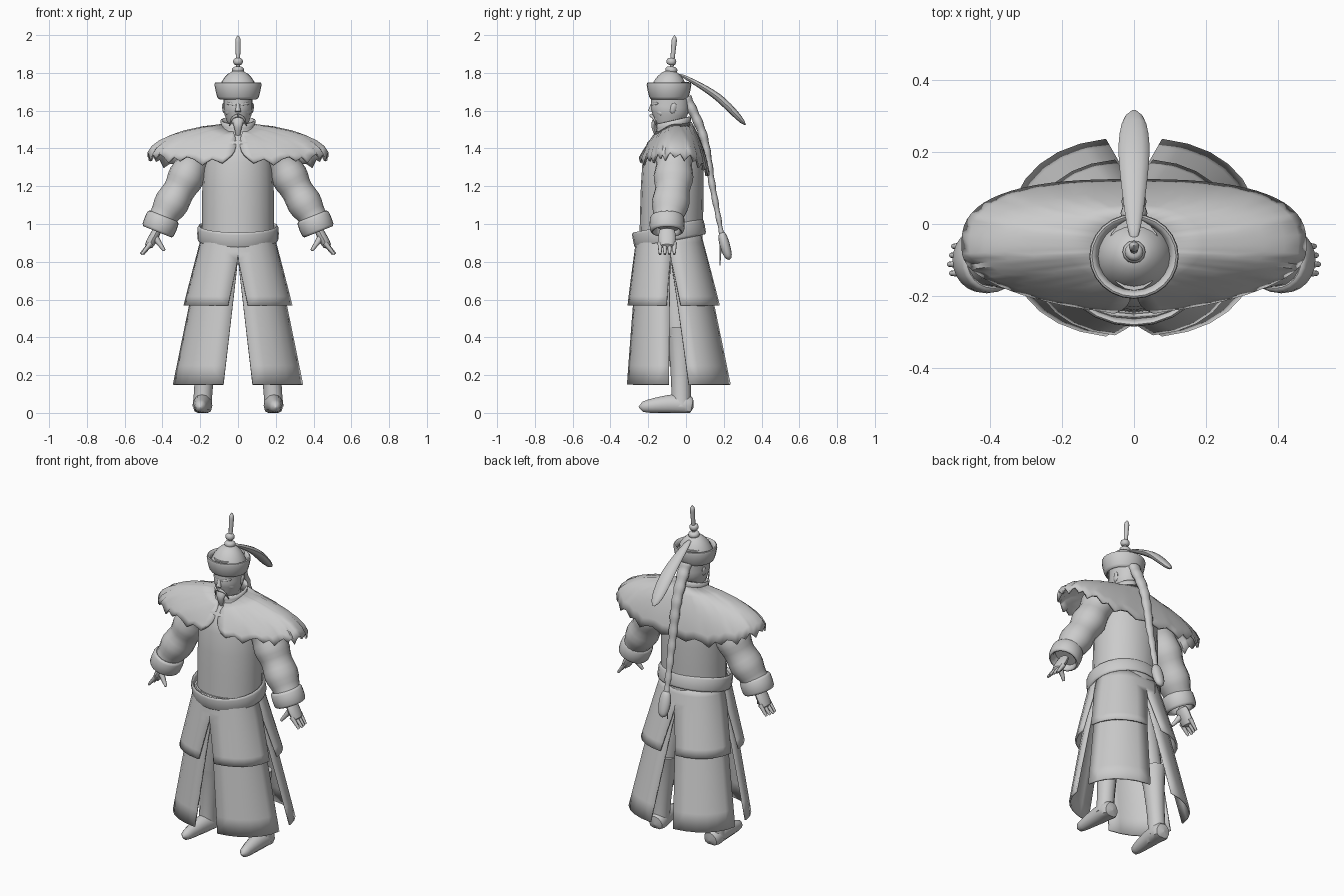
import bpy, bmesh, math
from mathutils import Vector
from math import sin, cos, pi, sqrt

cube = bpy.data.objects.get("Cube")
if cube:
    bpy.data.objects.remove(cube, do_unlink=True)

GREY = (.6, .6, .6, 1)
plain_grey = bpy.data.materials.new("plain grey")
plain_grey.use_nodes = True
plain_grey.diffuse_color = GREY
plain_grey.node_tree.nodes["Principled BSDF"].inputs["Base Color"].default_value = GREY

X, Y, Z = Vector((1, 0, 0)), Vector((0, 1, 0)), Vector((0, 0, 1))


def loft(name, rings, closed=True, capped=False, mirror=False, thick=0, angle=45):
    """Skin a list of point rings; open rings make a sheet."""
    bm = bmesh.new()
    rows = [[bm.verts.new(point) for point in ring] for ring in rings]
    count = len(rows[0])
    for row, following in zip(rows, rows[1:]):
        for i in range(count if closed else count - 1):
            j = (i + 1) % count
            bm.faces.new((row[i], row[j], following[j], following[i]))
    if capped:
        bm.faces.new(rows[0])
        bm.faces.new(rows[-1])
    bmesh.ops.remove_doubles(bm, verts=bm.verts, dist=.0001)
    bmesh.ops.recalc_face_normals(bm, faces=bm.faces)
    mesh = bpy.data.meshes.new(name)
    bm.to_mesh(mesh)
    bm.free()
    mesh.materials.append(plain_grey)
    part = bpy.data.objects.new(name, mesh)
    bpy.context.collection.objects.link(part)
    bpy.ops.object.select_all(action="DESELECT")
    part.select_set(True)
    bpy.context.view_layer.objects.active = part
    bpy.ops.object.shade_smooth_by_angle(angle=math.radians(angle))
    if thick:
        part.modifiers.new("thickness", "SOLIDIFY").thickness = thick
    if mirror:
        part.modifiers.new("mirror", "MIRROR")


def ellipse(center, across, along, count):
    turns = [2 * pi * i / count for i in range(count)]
    return [center + across * cos(a) + along * sin(a) for a in turns]


def spline(points, steps):
    """Smooth curve through the points; pairs lie in the middle plane."""
    points = [Vector(p) if len(p) == 3 else Vector((0, *p)) for p in points]
    last = len(points) - 1
    curve = []
    for i in range(last):
        start, end = points[i], points[i + 1]
        leave = (end - points[max(i - 1, 0)]) / 2
        arrive = (points[min(i + 2, last)] - start) / 2
        for step in range(steps):
            t = step / steps
            ease = t * t * (3 - 2 * t)
            curve.append(start.lerp(end, ease) + leave * t * (1 - t) ** 2 - arrive * t * t * (1 - t))
    return curve + [points[-1]]


# Outlines along a swept part, from its start (t = 0) to its end (t = 1)
def straight(t): return 1
def taper(t): return 1 - .8 * t
def bulb(t): return sqrt(max(0, t * (1 - t))) * 2


def tube(name, path, width, flat=1, shape=straight, ref=X, sides=12, steps=6, floor=None, mirror=False):
    """Sweep ellipses along a path; the width lies along ref."""
    points = spline(path, steps)
    last = len(points) - 1
    rings = []
    for i, point in enumerate(points):
        along = (points[min(i + 1, last)] - points[max(i - 1, 0)]).normalized()
        across = (ref - along * ref.dot(along)).normalized()
        size = width * max(.05, shape(i / last))
        ring = ellipse(point, across * size, along.cross(across) * size * flat, sides)
        if floor is not None:
            for p in ring:
                p.z = max(p.z, floor)
        rings.append(ring)
    loft(name, rings, capped=True, mirror=mirror)


def band(name, center, width, flat, height, thick, flare=0, axis=Z, mirror=False):
    """Rounded closed strip around an axis."""
    axis = Vector(axis).normalized()
    across = Y.cross(axis).normalized()
    along = axis.cross(across)
    rings = []
    for i in range(13):
        a = 2 * pi * i / 12
        rise = height * math.copysign(sqrt(abs(sin(a))), sin(a))
        size = width + thick * cos(a) + flare * rise
        rings.append(ellipse(Vector(center) + axis * rise, across * size, along * size * flat, 24))
    loft(name, rings, mirror=mirror)


# Robe body and tilted belt
tube("torso", [(-.08, .9), (-.065, 1.5)], .19, .88, lambda t: 1 - .6 * t ** 7, sides=20)
band("belt", (0, -.09, .95), .206, .9, .042, .01, axis=(0, -.2, 1))


# Skirt: two layers of four flared panels, slit at front, back and sides
def skirt_panel(name, side, length, puff, slit):
    rows = []
    for k in range(9):
        drop = length * k / 8
        width = .18 + .21 * drop + puff * (1 + k / 4)
        depth = .16 + .148 * drop + puff * (1 + k / 4)
        gap = slit * max(0, drop - .13)
        low = math.asin(gap / depth / 2)
        high = math.acos((gap / width) ** 1.2)
        row = []
        for i in range(7):
            a = low + (high - low) * i / 6
            row.append((width * abs(cos(a)) ** .85,
                        side * depth * sin(a) ** .85 - .09 + .065 * drop, .95 - drop))
        rows.append(row)
    loft(name, rows, closed=False, mirror=True, thick=.01, angle=30)


for word, side in (("front", -1), ("back", 1)):
    skirt_panel(word + "_skirt", side, .8, 0, .12)
    skirt_panel(word + "_overskirt", side, .38, .01, .22)

# Legs and boots
tube("trouser_legs", [(.1, -.07, .9), (.16, -.04, .4)], .08, shape=lambda t: 1 - .2 * t, mirror=True)
tube("boot_shafts", [(.16, -.03, .45), (.19, -.025, .03)], .075, 1.05, lambda t: 1 - .35 * sin(t * 2), mirror=True)
tube("boot_feet", [(.185, .04, .03), (.19, -.07, .045), (.2, -.25, .03)], .058, 1.1,
     lambda t: bulb(t) ** .6 * (1.1 - .55 * t), floor=0, mirror=True)

# Folded sleeves, cuffs and hands
tube("sleeves", [(.2, -.06, 1.4), (.3, -.07, 1.2), (.42, -.1, 1)], .1, .92,
     lambda t: 1 - .25 * t ** 4 + .06 * sin(t * 20), ref=Y, sides=16, steps=8, mirror=True)
band("cuffs", (.41, -.1, 1), .077, 1.02, .045, .014, axis=(-.4, 0, 1), mirror=True)
tube("palms", [(.42, -.1, .98), (.48, -.1, .87)], .046, .55, lambda t: bulb(t) ** .5, ref=Y, mirror=True)
for i, word in enumerate(("index", "middle", "ring", "little")):
    y = .025 * i - .137
    tube(word + "_fingers", [(.46, y, .9), (.515 - abs(i - 1) * .006, y, .84)], .014,
         shape=lambda t: 1 - t / 2, ref=Y, sides=8, steps=3, mirror=True)
tube("thumbs", [(.44, -.12, .93), (.39, -.14, .86)], .02, shape=lambda t: 1 - t / 1.6, sides=8, steps=3, mirror=True)


# Shoulder mantle with ragged hem, from the throat opening round to the spine
def mantle_point(a, width, front, back, gap, height, sag, power):
    s, c = sin(a), max(0, cos(a))
    depth = back if s > 0 else front * (1 - .3 * c)
    x = width * c ** power
    return Vector((x if s > 0 else max(x, gap),
                   math.copysign(abs(s) ** power, s) * depth - .06,
                   height - sag * s * s))


columns = []
for i in range(33):
    a = pi * (i / 32 - .5)
    neck = mantle_point(a, .08, .1, .09, .025, 1.53, .04 if a < 0 else -.01, 1)
    crest = mantle_point(a, .36, .155, .15, .012, 1.47, .06, .8)
    hem = mantle_point(a, .48, .19, .185, .055, 1.37, .03 if a < 0 else .1, .75)
    hem.z += (.012, -.015, .005, -.03, 0)[i % 5]
    column = []
    for k in range(7):
        t = k / 6
        column.append(neck * (1 - t) * (1 - 2 * t) + crest * 4 * t * (1 - t) + hem * t * (2 * t - 1))
    columns.append(column)
loft("shoulder_mantle", columns, closed=False, mirror=True, thick=.012, angle=50)

# Standing collar, open at the throat
collar = []
for k in range(5):
    radius = .08 + .004 * (k - 3) ** 2
    turns = [pi * (i / 10 - .5) for i in range(11)]
    collar.append([(max(.012, radius * cos(a)) if a < 0 else radius * max(0, cos(a)),
                    radius * sin(a) - .065, 1.45 + .025 * k + .02 * sin(a)) for a in turns])
loft("collar", collar, closed=False, mirror=True, thick=.01)

# Head and face
tube("neck", [(-.05, 1.42), (-.07, 1.6)], .05, 1.15)
tube("head", [(-.1, 1.52), (-.085, 1.62), (-.085, 1.75)], .077, 1.3, lambda t: min(1, .6 + t), sides=20)
tube("nose", [(-.175, 1.645), (-.187, 1.595)], .016, shape=lambda t: .4 + .6 * t, sides=8)
tube("brows", [(.01, -.182, 1.63), (.06, -.147, 1.64)], .009, shape=bulb, sides=8, mirror=True)
tube("cheeks", [(.02, -.165, 1.61), (.06, -.12, 1.58)], .018, shape=bulb, sides=8, mirror=True)
tube("ears", [(.078, -.06, 1.64), (.073, -.075, 1.585)], .016, .5, bulb, ref=Y, sides=8, mirror=True)
tube("moustache", [(0, -.185, 1.575), (.03, -.172, 1.56), (.045, -.155, 1.52)], .01, shape=taper, sides=8, mirror=True)
tube("goatee", [(-.15, 1.56), (-.17, 1.52), (-.157, 1.46)], .038, .6, taper)

# Hat: turned-up brim, domed crown, beads and finial
band("hat_brim", (0, -.09, 1.705), .107, .95, .045, .012, flare=.22)
tube("hat_crown", [(-.09, 1.7), (-.08, 1.81)], .105, .95, lambda t: 1 - .75 * t ** 2, sides=20)
for word, height, radius in (("lower", 1.815, .032), ("upper", 1.86, .026)):
    tube(word + "_hat_bead", [(-.08, height - .02), (-.075, height + .02)], radius, shape=bulb, steps=10)
tube("hat_finial", [(-.078, 1.8), (-.06, 2)], .016, shape=lambda t: min(.5 + t / 2, 6 * (1 - t)), steps=16)

# Feather trailing behind the hat
tube("feather", [(-.05, 1.79), (0, 1.775), (.17, 1.67), (.315, 1.525)], .043, .48,
     lambda t: .15 + .85 * max(0, sin(pi * t ** 2.3)) ** .7)

# Long plait with tassel
tube("plait", [(0, 1.67), (.09, 1.47), (.14, 1.2), (.19, .94)], .038, .75,
     lambda t: 1 - .6 * t + .06 * sin(t * 60), steps=16)
tube("plait_tassel", [(.188, .96), (.205, .89), (.23, .81)], .036, .75, bulb)
tube("tassel_strand", [(.185, .94), (.18, .78)], .01, shape=taper, sides=6)
